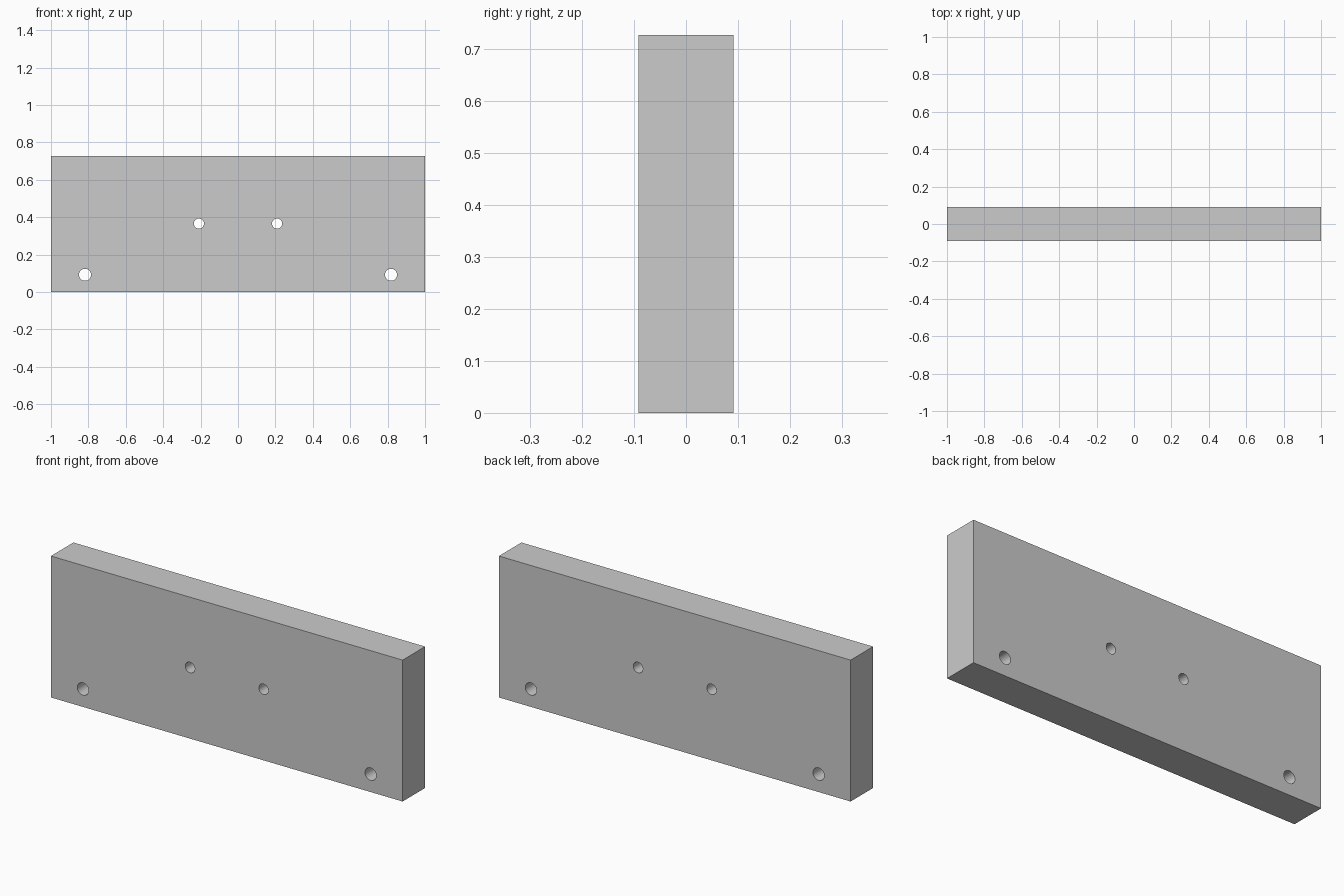
import bpy
from math import pi

if "Cube" in bpy.data.objects:
    bpy.data.objects.remove(bpy.data.objects["Cube"])

WIDTH, DEPTH, HEIGHT = 2.0, 0.182, 0.727

# Rectangular plate
bpy.ops.mesh.primitive_cube_add(size=1, location=(0, 0, HEIGHT / 2))
plate = bpy.context.object
plate.name = "mounting_plate"
plate.scale = (WIDTH, DEPTH, HEIGHT)
bpy.ops.object.transform_apply(location=True, rotation=False, scale=True)


def drill(x, z, radius):
    """Cut a round through-hole along y."""
    bpy.ops.mesh.primitive_cylinder_add(vertices=48, radius=radius, depth=DEPTH * 2,
                                        location=(x, 0, z), rotation=(pi / 2, 0, 0))
    cutter = bpy.context.object
    cutter.name = "hole_cutter"
    cutter.hide_render = True
    bpy.context.view_layer.update()
    mod = plate.modifiers.new("hole", 'BOOLEAN')
    mod.operation = 'DIFFERENCE'
    mod.solver = 'EXACT'
    mod.object = cutter
    bpy.ops.object.select_all(action='DESELECT')
    plate.select_set(True)
    bpy.context.view_layer.objects.active = plate
    bpy.ops.object.modifier_apply(modifier=mod.name)
    bpy.data.objects.remove(cutter, do_unlink=True)


# Inner pair of small holes and lower pair of larger holes
for side in (-1, 1):
    drill(side * 0.209, HEIGHT / 2 + 0.002, 0.027)
    drill(side * 0.818, 0.092, 0.032)

# Smooth hole walls, sharp plate edges
bpy.ops.object.shade_smooth_by_angle()
